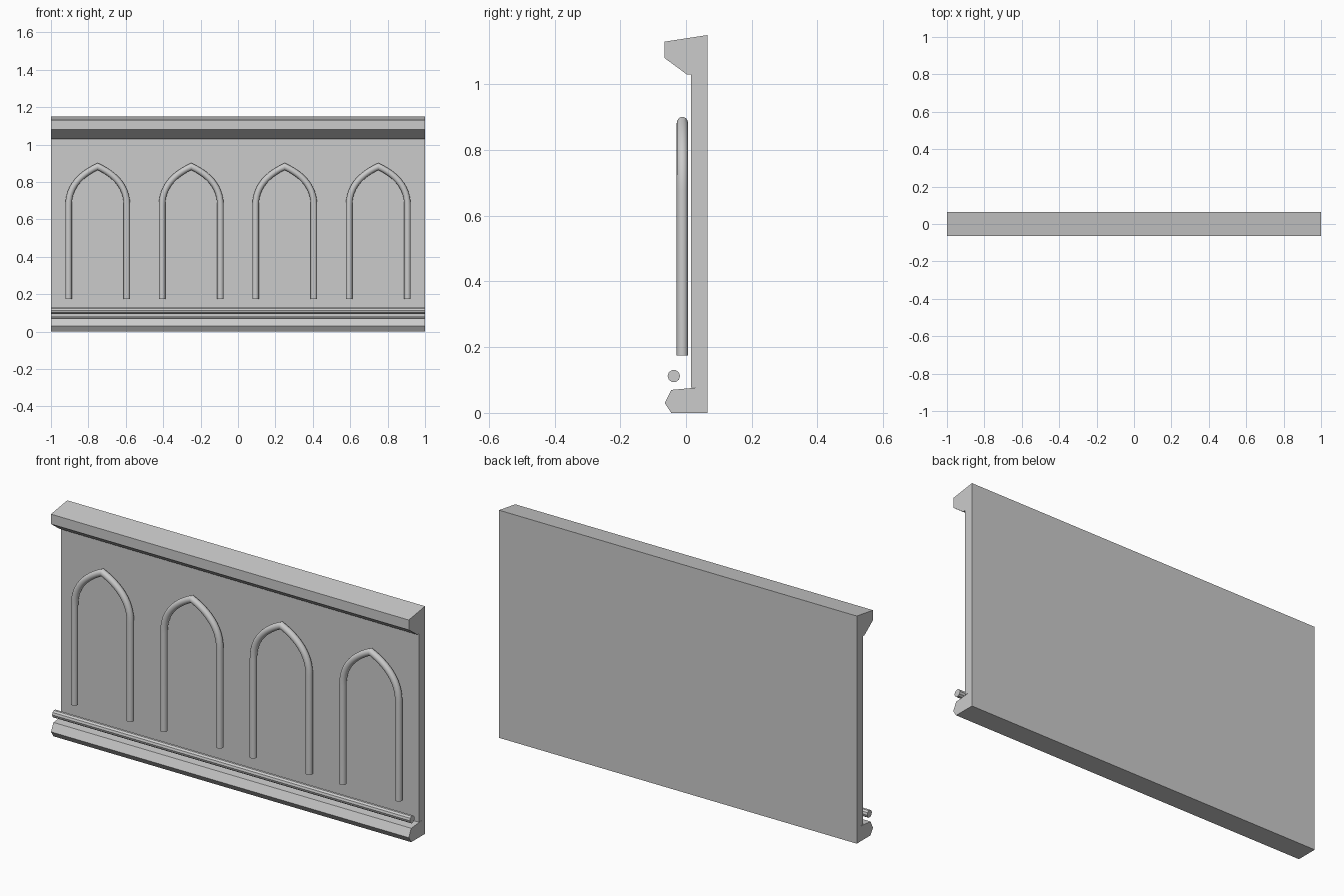
import bpy, bmesh, math
from mathutils import Vector

cube = bpy.data.objects.get("Cube")
if cube:
    bpy.data.objects.remove(cube, do_unlink=True)

stone = bpy.data.materials.new("grey stone")
stone.use_nodes = True
GREY = (0.6, 0.6, 0.6, 1)
stone.diffuse_color = GREY
stone.node_tree.nodes["Principled BSDF"].inputs["Base Color"].default_value = GREY


def loft(name, rings, smooth=False):
    """Skin a list of closed rings and cap both ends."""
    bm = bmesh.new()
    loops = [[bm.verts.new(p) for p in ring] for ring in rings]
    n = len(loops[0])
    for a, b in zip(loops, loops[1:]):
        for i in range(n):
            j = (i + 1) % n
            bm.faces.new((a[i], a[j], b[j], b[i]))
    bm.faces.new(loops[0])
    bm.faces.new(loops[-1])
    bmesh.ops.recalc_face_normals(bm, faces=bm.faces)
    mesh = bpy.data.meshes.new(name)
    bm.to_mesh(mesh)
    bm.free()
    mesh.materials.append(stone)
    obj = bpy.data.objects.new(name, mesh)
    bpy.context.collection.objects.link(obj)
    if smooth:
        bpy.ops.object.select_all(action='DESELECT')
        obj.select_set(True)
        bpy.context.view_layer.objects.active = obj
        bpy.ops.object.shade_smooth_by_angle(angle=math.radians(40))
    return obj


def extrude_x(name, profile, smooth=False):
    """Run a (y, z) profile along the full width."""
    return loft(name, [[(x, y, z) for y, z in profile] for x in (-1, 1)], smooth)


def circle(radius, sides, y=0, z=0):
    return [(y + radius * math.cos(math.tau * i / sides),
             z + radius * math.sin(math.tau * i / sides)) for i in range(sides)]


# Wall slab with overhanging cornice
extrude_x("wall_and_cornice", [
    (0.065, 0.078), (0.065, 1.15), (-0.065, 1.13), (-0.065, 1.08),
    (0.003, 1.03), (0.015, 1.03), (0.015, 0.078)])

# Plinth and the round moulding above it
extrude_x("plinth", [
    (0.065, 0), (0.065, 0.08), (-0.045, 0.07), (-0.065, 0.03), (-0.045, 0)])
extrude_x("base_rod", circle(0.019, 10, -0.037, 0.112))

# Pointed arch centreline: right leg, curve to the apex, then mirrored
SPRING, FOOT, HALF = 0.675, 0.175, 0.156
handles = [Vector(p) for p in ((HALF, 0), (HALF, 0.105), (0.085, 0.168), (0, 0.207))]
STEPS = 12
path = [Vector((HALF, FOOT))]
for k in range(STEPS + 1):
    t = k / STEPS
    p = sum((math.comb(3, i) * t**i * (1 - t)**(3 - i) * h
             for i, h in enumerate(handles)), Vector((0, 0)))
    path.append(p + Vector((0, SPRING)))
path += [Vector((-p.x, p.y)) for p in reversed(path[:-1])]


def arch(name, cx, cy=-0.011, radius=0.0172, sides=16):
    """Sweep a round section along the arch, mitred at each bend."""
    rings = []
    for i, p in enumerate(path):
        before = (p - path[max(i - 1, 0)]).normalized()
        after = (path[min(i + 1, len(path) - 1)] - p).normalized()
        tangent = (before + after).normalized()
        normal = Vector((tangent.y, -tangent.x))
        stretch = 1 / max(tangent.dot(after), tangent.dot(before))
        rings.append([(cx + p.x + normal.x * u * stretch, cy + v,
                       p.y + normal.y * u * stretch)
                      for u, v in circle(radius, sides)])
    return loft(name, rings, smooth=True)


for i in range(4):
    arch(f"arch_moulding_{i + 1}", -0.75 + 0.5 * i)
